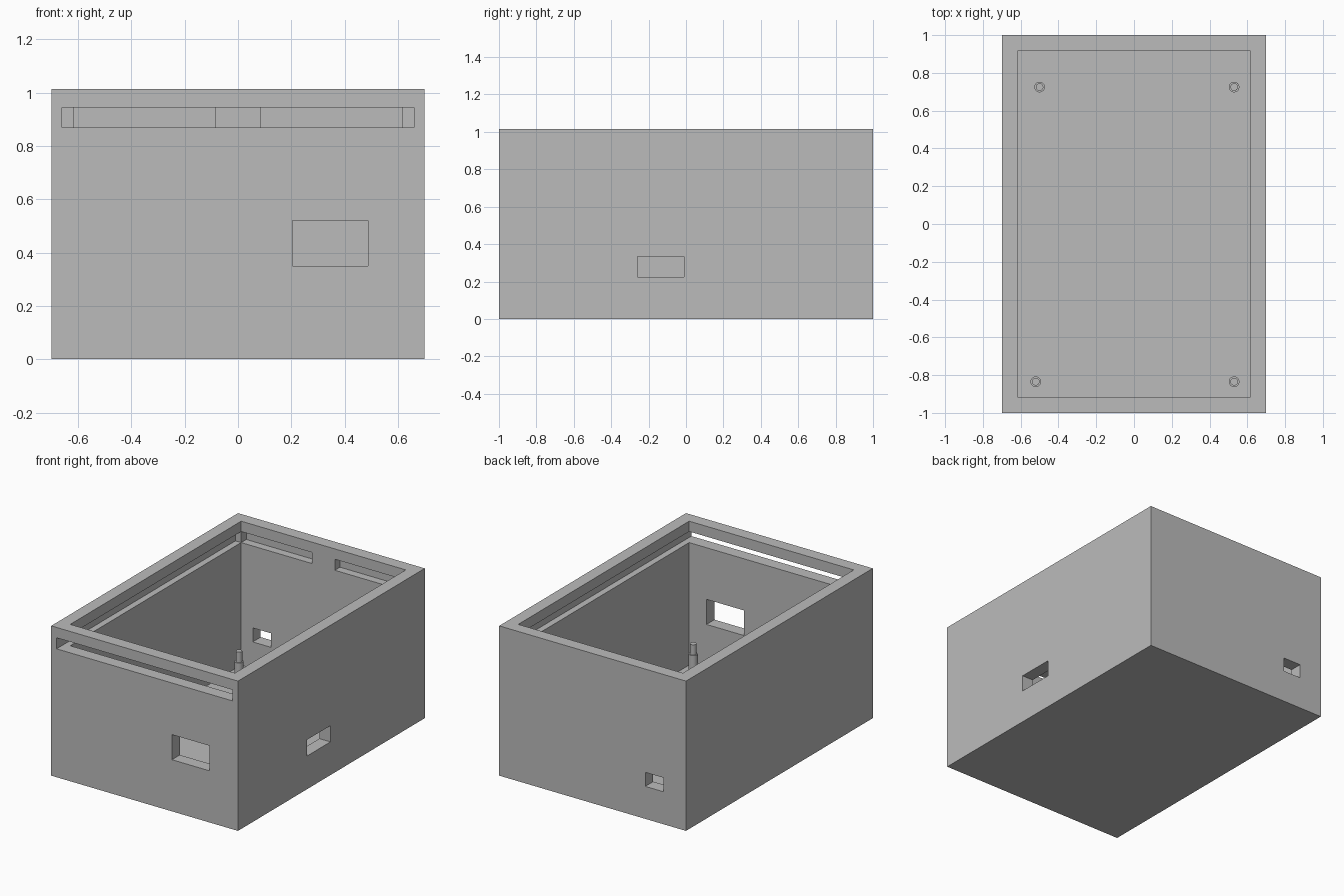
import bpy
import bmesh
from mathutils import Matrix, Vector

old = bpy.data.objects.get("Cube")
if old:
    bpy.data.objects.remove(old, do_unlink=True)

# Single grey plastic
grey = bpy.data.materials.new("grey_plastic")
grey.use_nodes = True
colour = (0.5, 0.5, 0.5, 1)
grey.diffuse_color = colour
grey.node_tree.nodes["Principled BSDF"].inputs["Base Color"].default_value = colour


def add_object(name, bm):
    mesh = bpy.data.meshes.new(name)
    bm.to_mesh(mesh)
    bm.free()
    mesh.materials.append(grey)
    obj = bpy.data.objects.new(name, mesh)
    bpy.context.collection.objects.link(obj)
    return obj


def box(name, x, y, z):
    low, high = Vector((x[0], y[0], z[0])), Vector((x[1], y[1], z[1]))
    bm = bmesh.new()
    place = Matrix.Translation((low + high) / 2) @ Matrix.Diagonal((*(high - low), 1))
    bmesh.ops.create_cube(bm, size=1, matrix=place)
    return add_object(name, bm)


def cut(target, x, y, z):
    cutter = box("cutter", x, y, z)
    cutter.hide_render = True
    mod = target.modifiers.new("cut", "BOOLEAN")
    mod.operation = "DIFFERENCE"
    mod.solver = "EXACT"
    mod.object = cutter
    bpy.context.view_layer.objects.active = target
    bpy.ops.object.modifier_apply(modifier=mod.name)
    bpy.data.objects.remove(cutter, do_unlink=True)


# Main dimensions
WIDE, DEEP, HIGH = 0.7, 1.0, 1.015
IN_X, IN_Y, FLOOR = 0.617, 0.915, 0.04
SLOT = (0.87, 0.945)

# Open-topped case
case = box("case", (-WIDE, WIDE), (-DEEP, DEEP), (0, HIGH))
cut(case, (-IN_X, IN_X), (-IN_Y, IN_Y), (FLOOR, HIGH + 0.2))

# Sliding lid slot with side grooves, open at the front
cut(case, (-0.66, 0.66), (-DEEP - 0.1, IN_Y), SLOT)

# Two tab recesses in the back wall
cut(case, (-IN_X, -0.085), (0.5, 0.97), SLOT)
cut(case, (0.085, IN_X), (0.5, 0.97), SLOT)

# Port openings in the front, side and back walls
cut(case, (0.205, 0.487), (-1.1, -0.8), (0.35, 0.52))
cut(case, (0.5, 0.8), (-0.26, -0.01), (0.225, 0.335))
cut(case, (-0.53, -0.395), (0.8, 1.1), (0.22, 0.315))


# Stepped mounting posts
def post(name, x, y):
    bm = bmesh.new()
    for radius, bottom, top in ((0.028, FLOOR - 0.01, 0.17), (0.02, 0.16, 0.24)):
        bmesh.ops.create_cone(
            bm, cap_ends=True, segments=32, radius1=radius, radius2=radius,
            depth=top - bottom, matrix=Matrix.Translation((x, y, (top + bottom) / 2)))
    obj = add_object(name, bm)
    bpy.ops.object.select_all(action="DESELECT")
    obj.select_set(True)
    bpy.context.view_layer.objects.active = obj
    bpy.ops.object.shade_smooth_by_angle()


post("back_right_post", -0.5, 0.725)
post("back_left_post", 0.53, 0.725)
post("front_right_post", -0.52, -0.835)
post("front_left_post", 0.53, -0.835)
